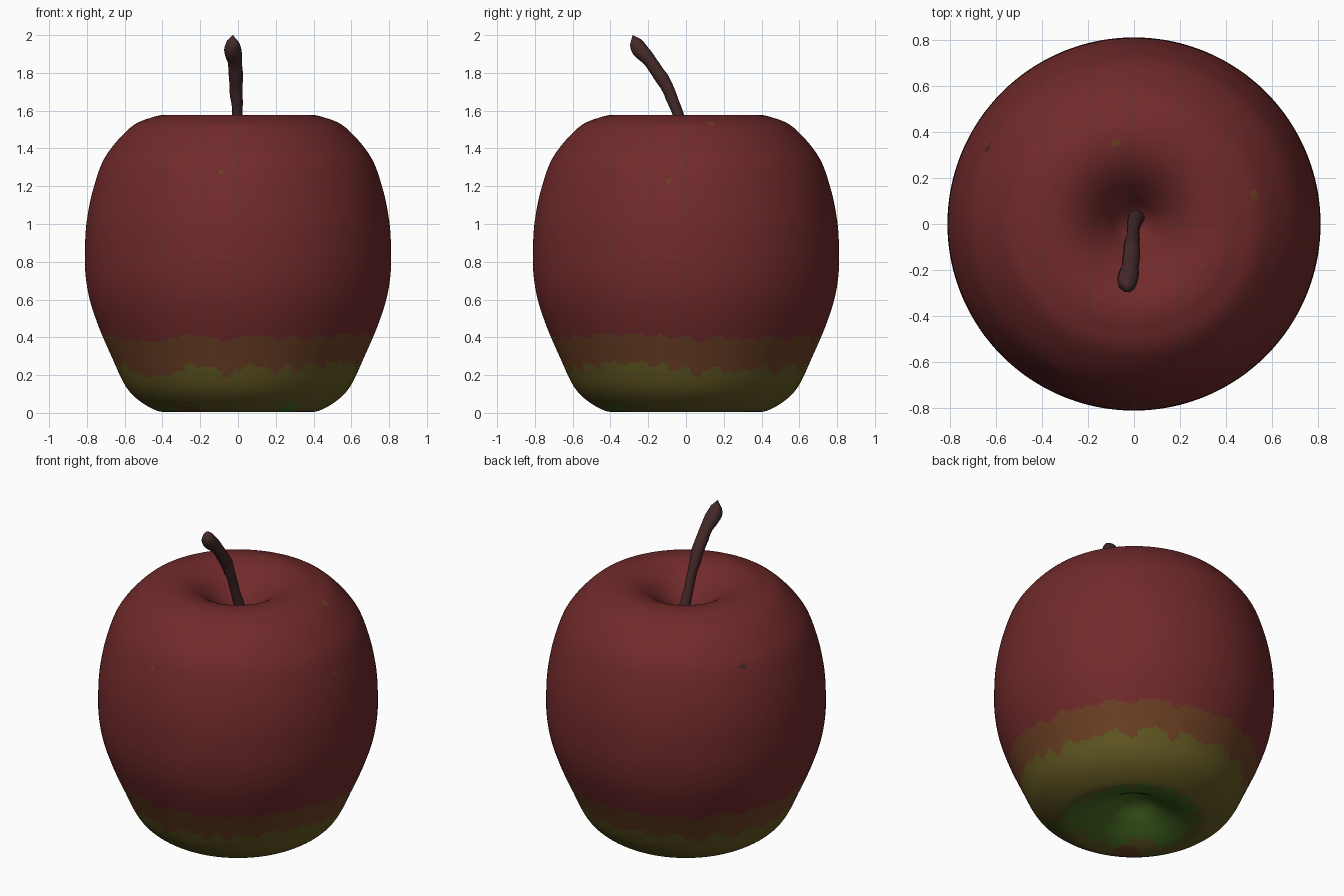
import bpy, bmesh, math
from mathutils import Vector, noise

if "Cube" in bpy.data.objects:
    bpy.data.objects.remove(bpy.data.objects["Cube"])


def material(name, rgb):
    m = bpy.data.materials.new(name)
    m.diffuse_color = (*rgb, 1)
    m.use_nodes = True
    m.node_tree.nodes["Principled BSDF"].inputs["Base Color"].default_value = m.diffuse_color
    return m


red = material("red_skin", (0.165, 0.023, 0.024))
brown = material("brown_blush", (0.148, 0.050, 0.017))
olive = material("olive_skin", (0.122, 0.098, 0.016))
green = material("green_base", (0.064, 0.148, 0.016))
bark = material("stem_bark", (0.058, 0.022, 0.022))


def finish(bm, name, mats):
    bmesh.ops.recalc_face_normals(bm, faces=bm.faces)
    for f in bm.faces:
        f.smooth = True
    me = bpy.data.meshes.new(name)
    bm.to_mesh(me)
    bm.free()
    for m in mats:
        me.materials.append(m)
    ob = bpy.data.objects.new(name, me)
    bpy.context.collection.objects.link(ob)
    return ob


def spline(pts, steps):
    """Catmull-Rom curve through a list of vectors."""
    p = [pts[0]] + pts + [pts[-1]]
    out = []
    for i in range(1, len(p) - 2):
        a, b, c, d = p[i - 1:i + 3]
        for s in range(steps):
            t = s / steps
            out.append(0.5 * (2 * b + (c - a) * t + (2 * a - 5 * b + 4 * c - d) * t ** 2
                              + (3 * b - a - 3 * c + d) * t ** 3))
    return out + [pts[-1]]


def loft(bm, rings, start, end):
    """Skin rings of points and close both ends to a point."""
    vr = [[bm.verts.new(p) for p in r] for r in rings]
    n = len(vr[0])
    for a, b in zip(vr, vr[1:]):
        for i in range(n):
            j = (i + 1) % n
            bm.faces.new((a[i], a[j], b[j], b[i]))
    for ring, tip in ((vr[0], start), (vr[-1], end)):
        v = bm.verts.new(tip)
        for i in range(n):
            bm.faces.new((ring[i], ring[(i + 1) % n], v))


# Fruit body: lathed profile with a dimple at both ends
profile = [(0.0, 0.165), (0.08, 0.145), (0.17, 0.09), (0.27, 0.038), (0.36, 0.010), (0.43, 0.012),
           (0.53, 0.07), (0.60, 0.15), (0.67, 0.30), (0.735, 0.45), (0.785, 0.60), (0.808, 0.74),
           (0.81, 0.88), (0.80, 1.02), (0.765, 1.19), (0.70, 1.36), (0.57, 1.51), (0.46, 1.563),
           (0.37, 1.578), (0.28, 1.558), (0.20, 1.508), (0.13, 1.435), (0.07, 1.36), (0.0, 1.31)]
SEG = 180
curve = spline([Vector(p) for p in profile], 14)
rings = [[(r * math.cos(2 * math.pi * i / SEG), r * math.sin(2 * math.pi * i / SEG), z)
          for i in range(SEG)] for r, z in curve[1:-1]]
bm = bmesh.new()
loft(bm, rings, (0, 0, curve[0].y), (0, 0, curve[-1].y))

# Small flecks: centre, radius, colour slot
flecks = [((0.27, -0.36, 0.02), 0.06, 3), ((-0.38, -0.22, 0.02), 0.05, 3),
          ((-0.22, -0.33, 0.015), 0.08, 1), ((-0.09, -0.74, 1.28), 0.013, 1),
          ((0.75, -0.10, 1.23), 0.019, 1), ((0.52, 0.13, 1.53), 0.018, 1),
          ((-0.08, 0.35, 1.577), 0.016, 1), ((-0.64, 0.33, 1.33), 0.024, 4)]

# Colour bands by height with a ragged edge
for f in bm.faces:
    c = f.calc_center_median()
    rad = math.hypot(c.x, c.y)
    d = Vector((c.x, c.y, 0)) / max(rad, 1e-6)
    rag = (noise.noise(d * 3.3 + Vector((2.3, 1.7, 0.4))) * 0.8
           + noise.noise(d * 12 + Vector((5.1, 1.3, 2.6))) * 0.9)
    slot = 0
    if c.z < 0.405 + 0.03 * rag:
        slot = 1
    if c.z < 0.245 + 0.06 * rag:
        slot = 2
    if c.z < 0.25 and rad < 0.375 + 0.08 * rag + 0.03 * (d.x + d.y):
        slot = 3
    for p, size, s in flecks:
        if (c - Vector(p)).length < size:
            slot = s
    f.material_index = slot
finish(bm, "apple_body", [red, brown, olive, green, bark])

# Stem: knobbly bent tube with a slanted pointed end (x, y, z, radius)
path = [(0.01, 0.035, 1.26, 0.045), (0.005, 0.015, 1.40, 0.032), (-0.005, -0.042, 1.58, 0.028),
        (-0.007, -0.075, 1.67, 0.032), (-0.012, -0.125, 1.77, 0.036),
        (-0.02, -0.19, 1.86, 0.037), (-0.03, -0.245, 1.925, 0.045), (-0.03, -0.268, 1.962, 0.034)]
pts = spline([Vector(p) for p in path], 3)
rings = []
for k, q in enumerate(pts):
    a, b = pts[max(k - 1, 0)], pts[min(k + 1, len(pts) - 1)]
    t = (b - a).to_3d().normalized()
    u = Vector((1, 0, 0))
    u = (u - t * u.dot(t)).normalized()
    v = t.cross(u)
    ring = []
    for i in range(10):
        ang = 2 * math.pi * i / 10
        dirn = u * math.cos(ang) + v * math.sin(ang)
        rad = q.w * (1 + 0.22 * noise.noise((q.to_3d() + dirn * 0.05) * 14))
        ring.append(q.to_3d() + dirn * rad)
    rings.append(ring)
bm = bmesh.new()
loft(bm, rings, path[0][:3], (-0.027, -0.283, 2.0))
finish(bm, "stem", [bark])
